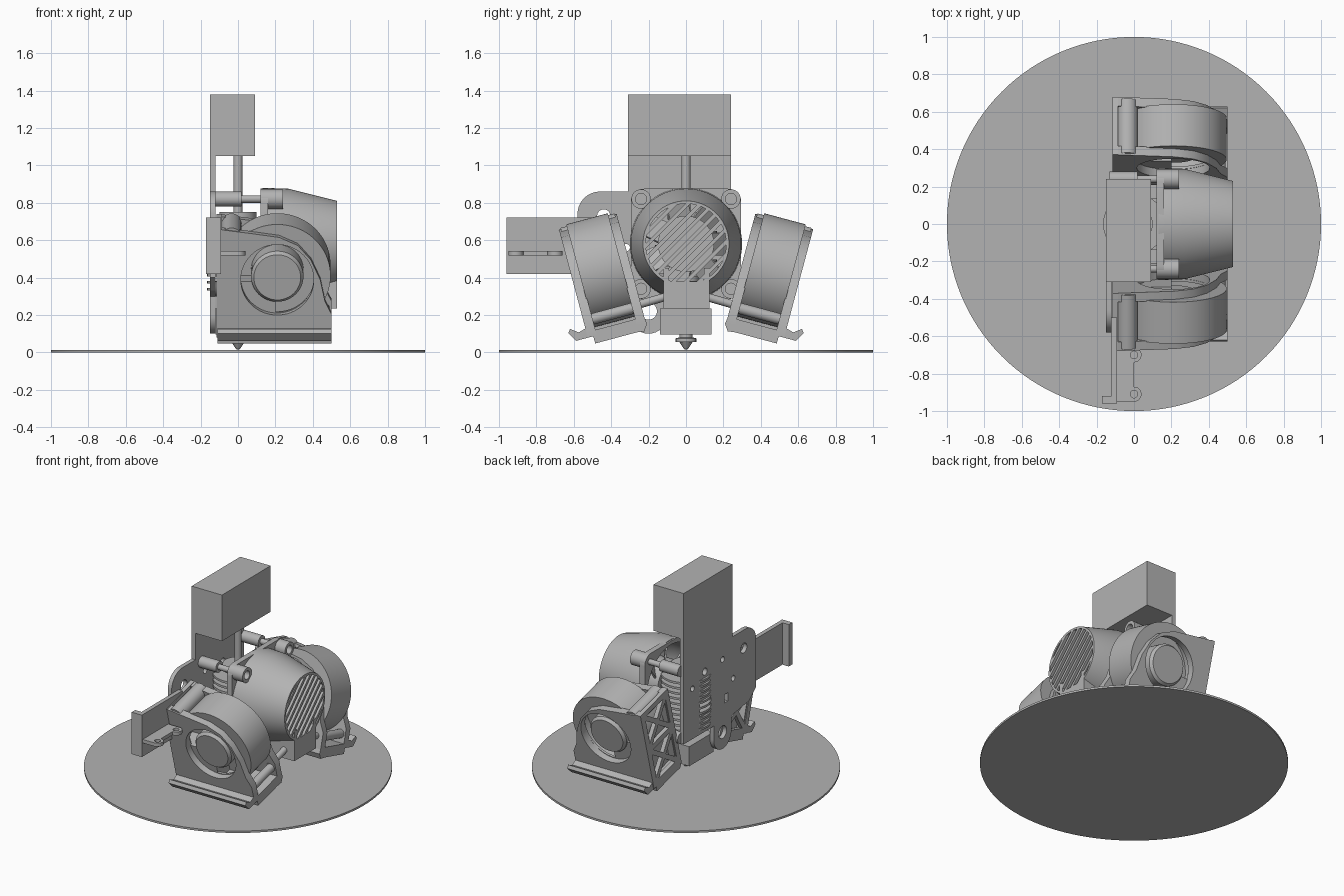
import bpy, bmesh, math
from mathutils import Matrix, Vector

if "Cube" in bpy.data.objects:
    bpy.data.objects.remove(bpy.data.objects["Cube"])

grey = bpy.data.materials.new("plain_grey")
grey.use_nodes = True
COLOUR = (0.45, 0.45, 0.45, 1)
grey.diffuse_color = COLOUR
grey.node_tree.nodes["Principled BSDF"].inputs["Base Color"].default_value = COLOUR

X, Y, Z = Vector((1, 0, 0)), Vector((0, 1, 0)), Vector((0, 0, 1))


def frame(origin, a, b, n):
    """Matrix whose local axes are a, b, n."""
    m = Matrix((a, b, n)).transposed().to_4x4()
    m.translation = origin
    return m


def finish(name, bm, m=Matrix()):
    bm.transform(m)
    bmesh.ops.remove_doubles(bm, verts=bm.verts, dist=0.0002)
    bmesh.ops.recalc_face_normals(bm, faces=bm.faces)
    mesh = bpy.data.meshes.new(name)
    bm.to_mesh(mesh)
    bm.free()
    mesh.materials.clear()
    mesh.materials.append(grey)
    mesh.shade_smooth()
    mesh.set_sharp_from_angle(angle=math.radians(30))
    ob = bpy.data.objects.new(name, mesh)
    bpy.context.scene.collection.objects.link(ob)
    return ob


def box(name, lo, hi, m=Matrix()):
    lo, hi = Vector(lo), Vector(hi)
    bm = bmesh.new()
    bmesh.ops.create_cube(bm, size=1)
    bm.transform(Matrix.Translation((lo + hi) / 2) @ Matrix.Diagonal((*(hi - lo), 1)))
    return finish(name, bm, m)


def revolve(name, profile, m=Matrix(), seg=64, closed=False):
    """Spin (radius, height) points around the local z axis."""
    bm = bmesh.new()
    vs = [bm.verts.new((r, 0, h)) for r, h in profile]
    edges = [bm.edges.new(p) for p in zip(vs, vs[1:])]
    if closed:
        edges.append(bm.edges.new((vs[-1], vs[0])))
    bmesh.ops.spin(bm, geom=vs + edges, cent=(0, 0, 0), axis=Z, angle=math.tau, steps=seg)
    return finish(name, bm, m)


def rod(name, a, b, r, m=Matrix(), seg=32):
    a, b = Vector(a), Vector(b)
    turn = Matrix.Translation(a) @ (b - a).to_track_quat("Z", "Y").to_matrix().to_4x4()
    h = (b - a).length
    return revolve(name, [(0, 0), (r, 0), (r, h), (0, h)], m @ turn, seg)


def arc(cx, cy, r, start=0, end=360, n=40):
    full = end - start == 360
    steps = n if full else n + 1
    angles = [math.radians(start + (end - start) * i / n) for i in range(steps)]
    return [(cx + r * math.cos(t), cy + r * math.sin(t)) for t in angles]


def sheet(name, loops, thick, m):
    """Extruded flat outline; every loop after the first is a hole."""
    cu = bpy.data.curves.new(name, "CURVE")
    cu.dimensions, cu.fill_mode, cu.extrude = "2D", "BOTH", thick / 2
    for loop in loops:
        sp = cu.splines.new("POLY")
        sp.points.add(len(loop) - 1)
        for p, (a, b) in zip(sp.points, loop):
            p.co = (a, b, 0, 1)
        sp.use_cyclic_u = True
    tmp = bpy.data.objects.new(name, cu)
    mesh = bpy.data.meshes.new_from_object(tmp)
    bm = bmesh.new()
    bm.from_mesh(mesh)
    bpy.data.objects.remove(tmp)
    bpy.data.meshes.remove(mesh)
    return finish(name, bm, m)


def rounded_rect(a0, b0, a1, b1, r):
    return (arc(a1 - r, b1 - r, r, 0, 90, 8) + arc(a0 + r, b1 - r, r, 90, 180, 8)
            + arc(a0 + r, b0 + r, r, 180, 270, 8) + arc(a1 - r, b0 + r, r, 270, 360, 8))


def along_x(x, y=0, z=0):
    return frame((x, y, z), Y, Z, X)


# Bed and motor block
revolve("round_bed", [(0, 0), (1, 0), (1, 0.014), (0, 0.014)], seg=128)
box("motor_block", (-0.15, -0.31, 1.05), (0.09, 0.24, 1.38))

# Carriage plate with its rounded ear, lower tab and holes
outline = ([(0.24, 1.06), (-0.31, 1.06), (-0.31, 0.86)] + arc(-0.46, 0.74, 0.12, 90, 180, 10)
           + [(-0.58, 0.4), (-0.5, 0.33), (-0.3, 0.3)] + arc(-0.2, 0.2, 0.1, 180, 360, 16)
           + [(-0.1, 0.3), (0.24, 0.3)])
holes = [arc(-0.44, 0.73, 0.035), arc(-0.2, 0.22, 0.045), arc(0, 0.73, 0.025),
         arc(-0.32, 0.56, 0.02), arc(0.14, 0.66, 0.02), arc(-0.2, 0.74, 0.02),
         [(-0.07, 0.43), (0.06, 0.43), (0.06, 0.53), (-0.07, 0.53)],
         [(-0.26, 0.42), (-0.22, 0.42), (-0.22, 0.48), (-0.26, 0.48)]]
sheet("carriage_plate", [outline] + holes, 0.03, along_x(-0.135))

# Side bracket with a drilled shelf
box("bracket_wall", (-0.12, -0.96, 0.42), (-0.09, -0.5, 0.72))
box("bracket_flange", (-0.17, -0.96, 0.42), (-0.09, -0.92, 0.72))
shelf = ([(-0.1, -0.95), (0, -0.95)] + arc(0, -0.91, 0.04, -90, 90, 12)
         + arc(0, -0.7, 0.04, -90, 90, 12) + [(-0.1, -0.66)])
sheet("bracket_shelf", [shelf, arc(0, -0.91, 0.02), arc(0, -0.7, 0.02)], 0.025,
      frame((0, 0, 0.53), X, Y, Z))

# Hot end: feed tube, finned cooler, heater block and nozzle
rod("feed_tube", (0, 0, 0.7), (0, 0, 1.06), 0.024)
fins = [(0, 0.23), (0.05, 0.23), (0.05, 0.33)]
for i in range(10):
    h = 0.33 + 0.038 * i
    fins += [(0.165, h), (0.165, h + 0.015), (0.07, h + 0.015), (0.07, h + 0.038)]
revolve("finned_cooler", fins + [(0.1, 0.71), (0.1, 0.75), (0, 0.75)], seg=48)
box("heater_block", (-0.12, -0.14, 0.095), (0.22, 0.135, 0.235))
revolve("nozzle", [(0, 0.015), (0.01, 0.017), (0.035, 0.055), (0.055, 0.055),
                   (0.055, 0.075), (0.035, 0.08), (0.035, 0.1)], seg=24)

# Cooling duct: frame, cone, spout, fan and slanted grille
CZ = 0.58
sheet("fan_frame", [rounded_rect(-0.295, CZ - 0.295, 0.295, CZ + 0.295, 0.07),
                    arc(0, CZ, 0.27, n=64)], 0.04, along_x(0.14))
revolve("duct_cone", [(0.3, 0.13), (0.295, 0.27), (0.23, 0.53), (0.215, 0.53),
                      (0.27, 0.27), (0.27, 0.13)], along_x(0, 0, CZ), 96, True)
box("duct_spout", (0.2, -0.12, 0.235), (0.53, 0.125, 0.38))
for y in (-0.12, 0.095):
    box("spout_cheek", (0.34, y, 0.37), (0.53, y + 0.03, 0.45))
rod("fan_hub", (0.12, 0, CZ), (0.3, 0, CZ), 0.15, seg=48)
for i in range(7):
    turn = along_x(0.19, 0, CZ) @ Matrix.Rotation(math.tau * i / 7, 4, "Z")
    box("fan_blade", (0.13, -0.07, -0.006), (0.26, 0.07, 0.006),
        turn @ Matrix.Rotation(0.6, 4, "X"))
slant = along_x(0.5, 0, CZ) @ Matrix.Rotation(math.pi / 4, 4, "Z")
for i in range(-4, 5):
    b = i * 0.048
    half = math.sqrt(0.222 ** 2 - b * b)
    box("grille_bar", (-half, b - 0.01, -0.03), (half, b + 0.01, 0.03), slant)

# Screws and spacers at the four fan corners
for y in (-0.24, 0.24):
    for z in (CZ - 0.24, CZ + 0.24):
        rod("rear_spacer", (-0.13, y, z), (0.02, y, z), 0.04)
        rod("screw", (0, y, z), (0.14, y, z), 0.02)
        revolve("front_socket", [(0.052, 0.12), (0.052, 0.24), (0.03, 0.24), (0.03, 0.2),
                                 (0, 0.2)], along_x(0, y, z), 32)

# Two leaning part-cooling blowers, mirrored across the middle
LEAN = math.radians(15)
CX, CV = 0.21, 0.33
plate = [(-0.11, 0), (0.5, 0), (0.5, 0.13), (0.465, 0.2), (0.44, 0.32), (0.39, 0.43),
         (0.32, 0.51), (0.22, 0.555), (0.08, 0.575), (-0.11, 0.6)]
truss = [[(-0.16, 0), (0.16, 0), (0.16, 0.6), (-0.16, 0.6)]]
for v in (0.04, 0.32):
    l, r, t, c = -0.12, 0.12, v + 0.24, v + 0.12
    truss += [[(l + 0.025, v), (r - 0.025, v), (0, c - 0.025)],
              [(l + 0.025, t), (r - 0.025, t), (0, c + 0.025)],
              [(l, v + 0.025), (l, t - 0.025), (-0.022, c)],
              [(r, v + 0.025), (r, t - 0.025), (0.022, c)]]
for side in (1, -1):
    U = Vector((0, side * math.cos(LEAN), -math.sin(LEAN)))
    V = Vector((0, side * math.sin(LEAN), math.cos(LEAN)))
    base = Vector((0, side * 0.37, 0.12))
    local = frame(base, X, U, V)
    for u in (-0.135, 0.135):
        sheet("blower_side_plate", [plate, arc(CX, CV - 0.01, 0.195, n=64)], 0.05,
              frame(base + U * u, X, V, U))
    hub = frame(base + X * CX + V * CV, X, V, U)
    revolve("blower_drum", [(0.285, -0.115), (0.285, 0.115), (0.2, 0.115), (0.2, 0.1),
                            (0.265, 0.1), (0.265, -0.1), (0.2, -0.1), (0.2, -0.115)],
            hub, 96, True)
    revolve("blower_hub", [(0, -0.1), (0.12, -0.1), (0.14, -0.08), (0.14, 0.125),
                           (0.125, 0.145), (0, 0.145)], hub, 48)
    revolve("blower_rotor_disc", [(0.13, -0.03), (0.267, -0.03), (0.267, -0.01),
                                  (0.13, -0.01)], hub, 64, True)
    sheet("blower_truss", truss, 0.03, frame(base + X * -0.1, U, V, X))
    box("blower_outlet", (-0.06, -0.115, -0.02), (0.2, 0.115, 0.3), local)
    box("blower_floor", (-0.11, -0.12, -0.04), (0.5, 0.13, 0.03), local)
    rod("top_roller", (-0.035, -0.15, 0.55), (-0.035, 0.15, 0.55), 0.055, local)
    rod("lower_roller", (0.46, -0.15, 0.09), (0.46, 0.15, 0.09), 0.03, local)
    # Flared feet along the bottom edges
    foot = [(0.13, 0.06), (0.2, 0.04), (0.24, 0.07), (0.255, 0.05), (0.225, 0.0), (0.13, 0.0)]
    sheet("outer_foot", [foot], 0.61, frame(base + X * 0.195, U, V, X))
    inner = [(-0.16, 0.02), (-0.1, 0.03), (-0.1, -0.04), (-0.14, -0.045), (-0.165, -0.01)]
    sheet("inner_foot", [inner], 0.61, frame(base + X * 0.195, U, V, X))
    rod("blower_arm", (0.45, side * 0.1, 0.3), (0.45, side * 0.29, 0.245), 0.022)
